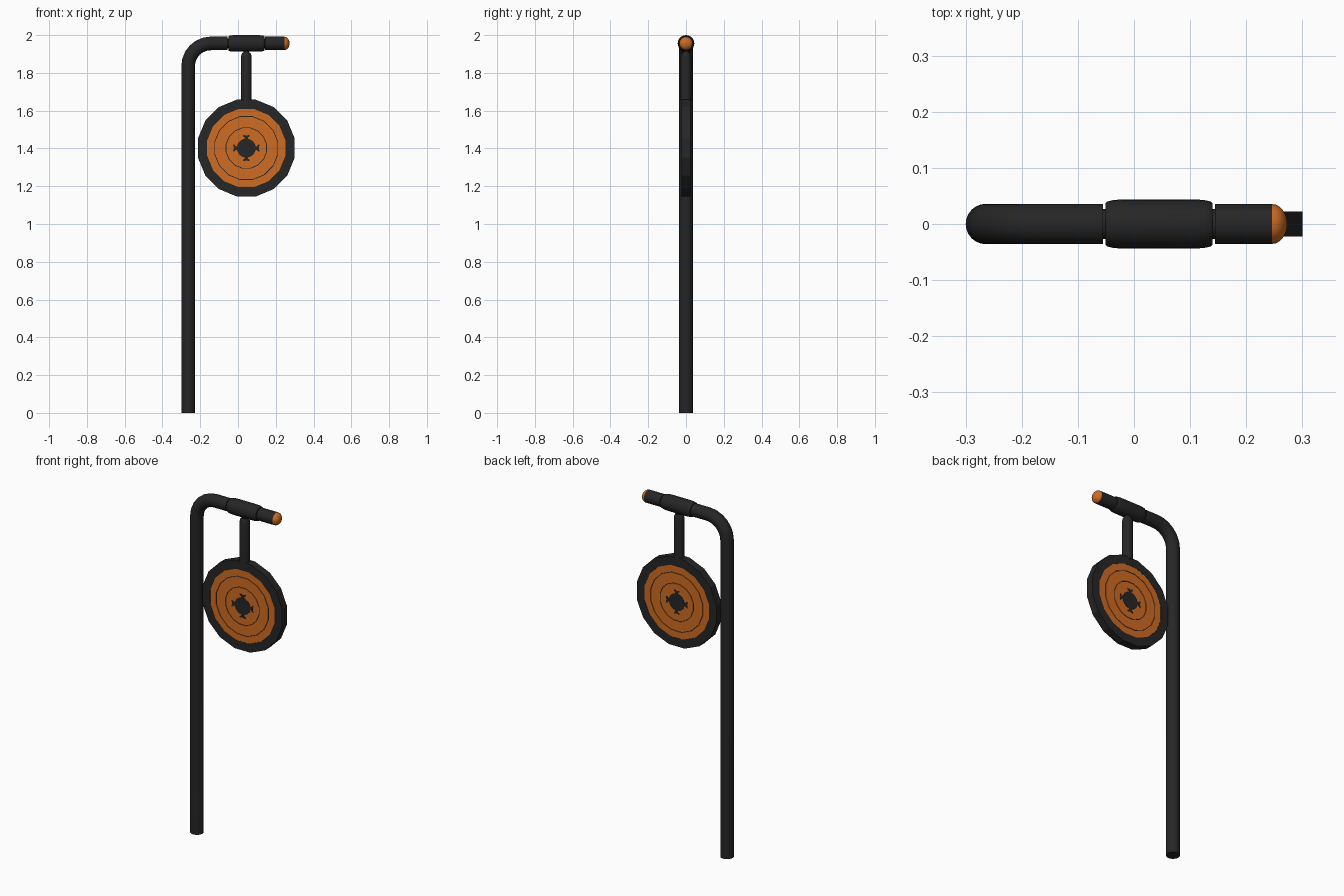
import bpy, bmesh, math
from mathutils import Vector

cube = bpy.data.objects.get("Cube")
if cube:
    bpy.data.objects.remove(cube, do_unlink=True)


def material(name, rgb, rough):
    m = bpy.data.materials.new(name)
    m.use_nodes = True
    m.diffuse_color = (*rgb, 1)
    bsdf = m.node_tree.nodes["Principled BSDF"]
    bsdf.inputs["Base Color"].default_value = (*rgb, 1)
    bsdf.inputs["Roughness"].default_value = rough
    return m


BLACK = material("soft black", (0.019, 0.019, 0.019), 0.6)
ORANGE = material("burnt orange", (0.62, 0.15, 0.016), 0.5)

AX, AZ = -0.264, 1.956       # pole axis x, arm axis z
CX, CZ = 0.044, 1.402        # disc centre
HALF = 0.0225                # half thickness of the disc
SIDES = 16


def finish(name, bm, mat, smooth=False):
    bmesh.ops.recalc_face_normals(bm, faces=bm.faces)
    me = bpy.data.meshes.new(name)
    bm.to_mesh(me)
    bm.free()
    me.materials.append(mat)
    ob = bpy.data.objects.new(name, me)
    bpy.context.collection.objects.link(ob)
    if smooth:
        bpy.ops.object.select_all(action='DESELECT')
        ob.select_set(True)
        bpy.context.view_layer.objects.active = ob
        bpy.ops.object.shade_smooth_by_angle(angle=math.radians(40))


def sweep(name, points, mat, n=24):
    """Round tube along (x, z, radius) points in the plane y = 0."""
    bm = bmesh.new()
    rings = []
    for i, (x, z, r) in enumerate(points):
        a = points[max(i - 1, 0)]
        b = points[min(i + 1, len(points) - 1)]
        t = Vector((b[0] - a[0], 0, b[1] - a[1])).normalized()
        side = Vector((t.z, 0, -t.x))
        ring = []
        for k in range(n):
            w = math.tau * k / n
            p = Vector((x, 0, z)) + r * (math.cos(w) * side + math.sin(w) * Vector((0, 1, 0)))
            ring.append(bm.verts.new(p))
        rings.append(ring)
    for r0, r1 in zip(rings, rings[1:]):
        for k in range(n):
            j = (k + 1) % n
            bm.faces.new((r0[k], r0[j], r1[j], r1[k]))
    bm.faces.new(rings[0])
    bm.faces.new(rings[-1])
    finish(name, bm, mat, True)


def annulus(name, inner, outer, half, mat):
    """Flat-sided ring about the disc axis; radii are measured to the flats."""
    bm = bmesh.new()
    loops = []
    for r, y in ((inner, -half), (outer, -half), (outer, half), (inner, half)):
        r /= math.cos(math.pi / SIDES)
        loops.append([bm.verts.new((CX + r * math.cos(w), y, CZ + r * math.sin(w)))
                      for w in (math.tau * (k + 0.5) / SIDES for k in range(SIDES))])
    for a, b in zip(loops, loops[1:] + loops[:1]):
        for k in range(SIDES):
            j = (k + 1) % SIDES
            bm.faces.new((a[k], a[j], b[j], b[k]))
    finish(name, bm, mat)


# Pole with its bend into the horizontal arm
R, BEND = 0.036, 0.12
path = [(AX, 0, R)]
for i in range(7):
    w = math.radians(15 * i)
    path.append((AX + BEND * (1 - math.cos(w)), AZ - BEND + BEND * math.sin(w), R))
path.append((-0.055, AZ, R))
sweep("pole_and_arm", path, BLACK)

# Inner rod joining the arm sections through the narrow gaps
sweep("arm_inner_rod", [(-0.07, AZ, 0.027), (0.16, AZ, 0.027)], BLACK)

# Thick sleeve with rounded shoulders
sweep("arm_sleeve", [(-0.051, AZ, 0.037), (-0.048, AZ, 0.040), (-0.038, AZ, 0.0425),
                     (-0.02, AZ, 0.044), (0.108, AZ, 0.044), (0.126, AZ, 0.0425),
                     (0.137, AZ, 0.040), (0.140, AZ, 0.037)], BLACK)
sweep("arm_tip", [(0.144, AZ, 0.0355), (0.246, AZ, 0.0355)], BLACK)

# Domed end cap
dome = [math.radians(w) for w in (0, 15, 30, 45, 60, 75, 87)]
sweep("end_cap", [(0.246 + 0.027 * math.sin(w), AZ, 0.0355 * math.cos(w)) for w in dome], ORANGE)

# Hanger stem between sleeve and disc
sweep("hanger_neck", [(CX, 1.89, 0.015), (CX, 1.93, 0.015)], BLACK)
sweep("hanger_stem", [(CX, 1.65, 0.028), (CX, 1.885, 0.028), (CX, 1.900, 0.025),
                      (CX, 1.909, 0.019)], BLACK)

# Disc: rim, dark core, and coloured bands separated by thin grooves
annulus("disc_rim", 0.207, 0.256, HALF, BLACK)
annulus("disc_core", 0.004, 0.208, HALF - 0.004, BLACK)
for label, r0, r1 in (("outer", 0.169, 0.207), ("middle", 0.109, 0.165), ("inner", 0.02, 0.105)):
    annulus("disc_band_" + label, r0, r1, HALF - 0.001, ORANGE)

# Round hub with four flared tabs on each face
outline = []
for q in range(4):
    base = q * math.pi / 2
    u = Vector((math.cos(base), math.sin(base)))
    v = Vector((-u.y, u.x))
    for a, b in ((0.049, -0.009), (0.056, -0.009), (0.062, -0.018), (0.070, -0.018),
                 (0.066, 0), (0.070, 0.018), (0.062, 0.018), (0.056, 0.009), (0.049, 0.009)):
        outline.append(u * a + v * b)
    for d in (22, 34, 45, 56, 68):
        w = base + math.radians(d)
        outline.append(Vector((math.cos(w), math.sin(w))) * 0.05)
for label, s in (("front", -1), ("back", 1)):
    bm = bmesh.new()
    face = bm.faces.new([bm.verts.new((CX + p.x, s * (HALF - 0.004), CZ + p.y)) for p in outline])
    ext = bmesh.ops.extrude_face_region(bm, geom=[face])
    bmesh.ops.translate(bm, vec=(0, s * 0.0045, 0),
                        verts=[g for g in ext["geom"] if isinstance(g, bmesh.types.BMVert)])
    finish("hub_" + label, bm, BLACK)
